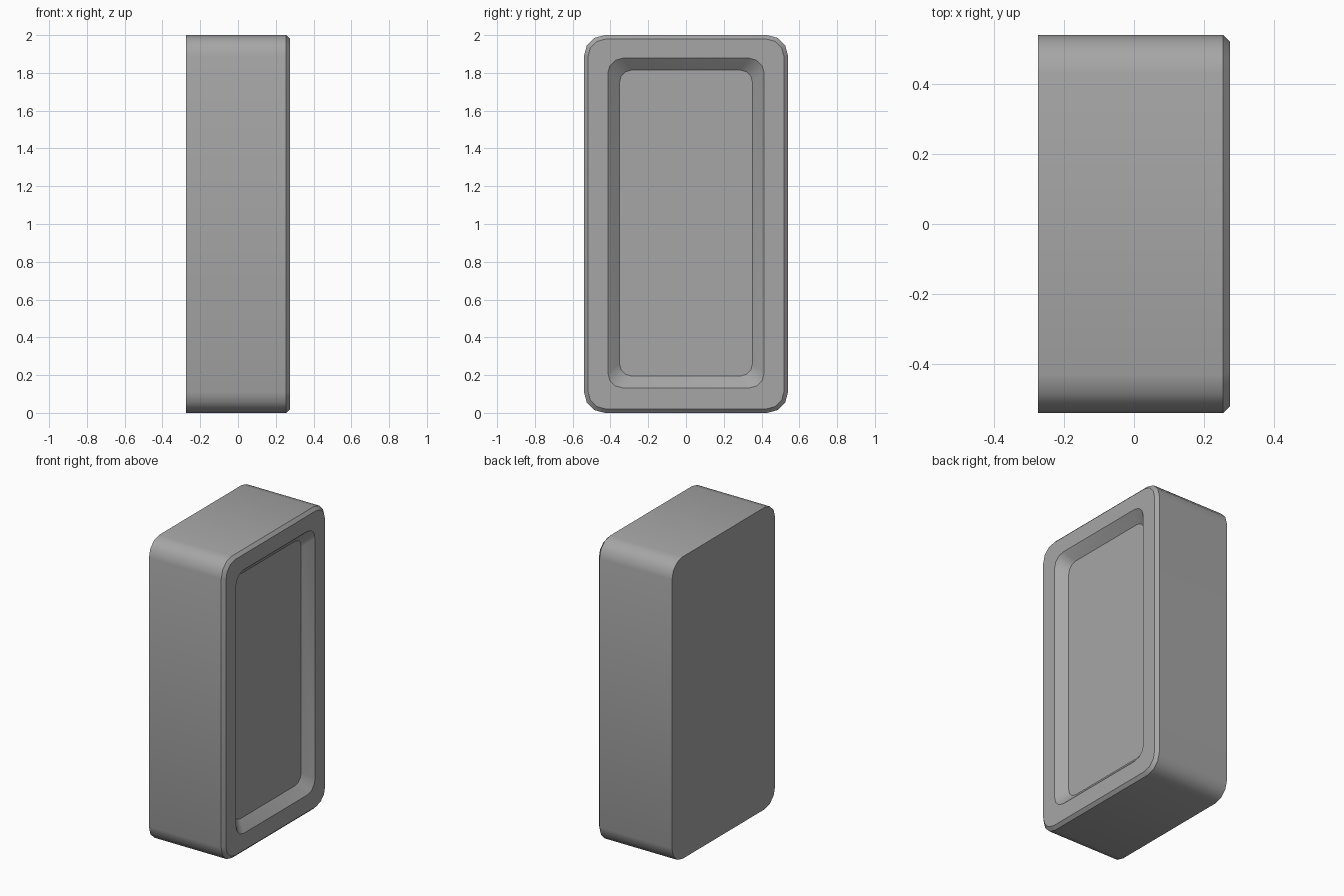
import bpy
import bmesh
from math import cos, sin, radians

default = bpy.data.objects.get("Cube")
if default:
    bpy.data.objects.remove(default, do_unlink=True)

# Single flat grey material
grey = bpy.data.materials.new("plain_grey")
grey.use_nodes = True
colour = (0.38, 0.38, 0.38, 1)
grey.diffuse_color = colour
grey.node_tree.nodes["Principled BSDF"].inputs["Base Color"].default_value = colour

CORNER_STEPS = 3


def rounded_ring(bm, x, half_y, half_z, mid_z, radius):
    """Rounded rectangle of vertices in the plane at x."""
    ring = []
    corners = ((1, 1), (-1, 1), (-1, -1), (1, -1))
    for quarter, (sy, sz) in enumerate(corners):
        cy = sy * (half_y - radius)
        cz = mid_z + sz * (half_z - radius)
        for step in range(CORNER_STEPS + 1):
            angle = radians(90 * (quarter + step / CORNER_STEPS))
            ring.append(bm.verts.new((x, cy + radius * cos(angle), cz + radius * sin(angle))))
    return ring


def bridge(bm, first, second):
    count = len(first)
    for i in range(count):
        j = (i + 1) % count
        bm.faces.new((first[i], first[j], second[j], second[i]))


bm = bmesh.new()
# Sections from the closed back to the recessed panel: x, half y, half z, mid z, radius
sections = [
    (-0.275, 0.54, 1.0, 1.0, 0.11),     # back
    (0.255, 0.54, 1.0, 1.0, 0.11),      # start of chamfer
    (0.275, 0.52, 0.98, 1.0, 0.098),    # rim outer edge
    (0.275, 0.414, 0.873, 1.005, 0.08),  # rim inner edge
    (0.217, 0.352, 0.81, 1.005, 0.065),  # recessed panel
]
rings = [rounded_ring(bm, *section) for section in sections]
for outer, inner in zip(rings, rings[1:]):
    bridge(bm, outer, inner)
bm.faces.new(rings[0])
bm.faces.new(rings[-1])
bmesh.ops.recalc_face_normals(bm, faces=bm.faces)

mesh = bpy.data.meshes.new("recessed_box")
bm.to_mesh(mesh)
bm.free()
mesh.materials.append(grey)
box = bpy.data.objects.new("recessed_box", mesh)
bpy.context.collection.objects.link(box)

# Smooth the rounded corners, keep the rims sharp
bpy.ops.object.select_all(action="DESELECT")
box.select_set(True)
bpy.context.view_layer.objects.active = box
bpy.ops.object.shade_smooth_by_angle(angle=radians(35))
